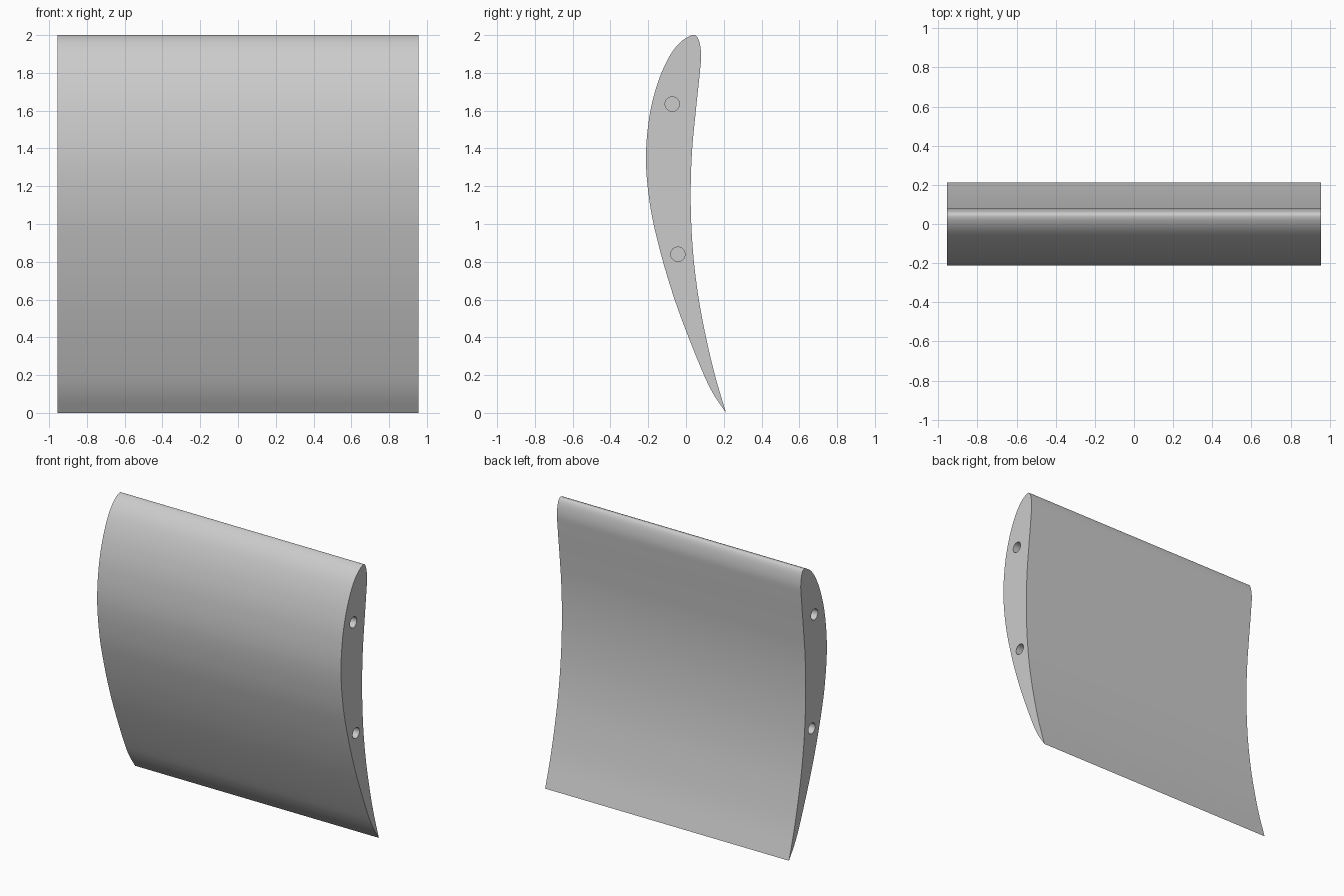
import bpy
import bmesh
import math
from mathutils import Vector

cube = bpy.data.objects.get("Cube")
if cube:
    bpy.data.objects.remove(cube, do_unlink=True)

HALF_WIDTH = 0.955
HOLE_RADIUS = 0.038
HOLE_DEPTH = 0.25
STEPS = 8

grey = bpy.data.materials.new("plain grey")
grey.use_nodes = True
colour = (0.6, 0.6, 0.6, 1)
grey.diffuse_color = colour
grey.node_tree.nodes["Principled BSDF"].inputs["Base Color"].default_value = colour

# Blade section as (y, z): from the sharp lower edge, up the front, down the back
TIP = (0.212, 0)
SECTION = [TIP, (0.145, 0.1), (0.091, 0.21), (0, 0.435), (-0.07, 0.63), (-0.135, 0.85),
           (-0.187, 1.08), (-0.212, 1.33), (-0.195, 1.56), (-0.152, 1.74), (-0.092, 1.88),
           (-0.03, 1.962), (0.035, 2), (0.065, 1.98), (0.08, 1.9), (0.073, 1.8),
           (0.052, 1.6), (0.033, 1.4), (0.025, 1.2), (0.028, 1), (0.042, 0.8),
           (0.068, 0.6), (0.106, 0.4), (0.153, 0.2), TIP]


def smooth_path(points):
    """Smooth path through the points, without the repeated last point."""
    p = [Vector(q) for q in points]
    p = [2 * p[0] - p[1]] + p + [2 * p[-1] - p[-2]]
    path = []
    for a, b, c, d in zip(p, p[1:], p[2:], p[3:]):
        for i in range(STEPS):
            t = i / STEPS
            path.append(b + 0.5 * t * (c - a + t * (2 * a - 5 * b + 4 * c - d
                                                   + t * (3 * (b - c) + d - a))))
    return path


# Blade: the section extruded across the width
bm = bmesh.new()
end = bm.faces.new([bm.verts.new((-HALF_WIDTH, y, z)) for y, z in smooth_path(SECTION)])
new = bmesh.ops.extrude_face_region(bm, geom=[end])["geom"]
bmesh.ops.translate(bm, vec=(2 * HALF_WIDTH, 0, 0),
                    verts=[v for v in new if isinstance(v, bmesh.types.BMVert)])
bmesh.ops.recalc_face_normals(bm, faces=bm.faces)
mesh = bpy.data.meshes.new("curved_blade")
bm.to_mesh(mesh)
bm.free()
mesh.materials.append(grey)
blade = bpy.data.objects.new("curved_blade", mesh)
bpy.context.collection.objects.link(blade)

# Blind pin holes in both ends
for side in (-1, 1):
    for y, z in ((-0.073, 1.635), (-0.043, 0.84)):
        bpy.ops.mesh.primitive_cylinder_add(vertices=32, radius=HOLE_RADIUS, depth=2 * HOLE_DEPTH,
                                            location=(side * HALF_WIDTH, y, z),
                                            rotation=(0, math.pi / 2, 0))
        cutter = bpy.context.object
        cutter.name = "pin_hole_cutter"
        cutter.data.materials.append(grey)
        cut = blade.modifiers.new("pin_hole", 'BOOLEAN')
        cut.operation = 'DIFFERENCE'
        cut.solver = 'EXACT'
        cut.object = cutter
        bpy.ops.object.select_all(action='DESELECT')
        blade.select_set(True)
        bpy.context.view_layer.objects.active = blade
        bpy.ops.object.modifier_apply(modifier=cut.name)
        bpy.data.objects.remove(cutter, do_unlink=True)

bpy.ops.object.shade_smooth_by_angle(angle=math.radians(30))
